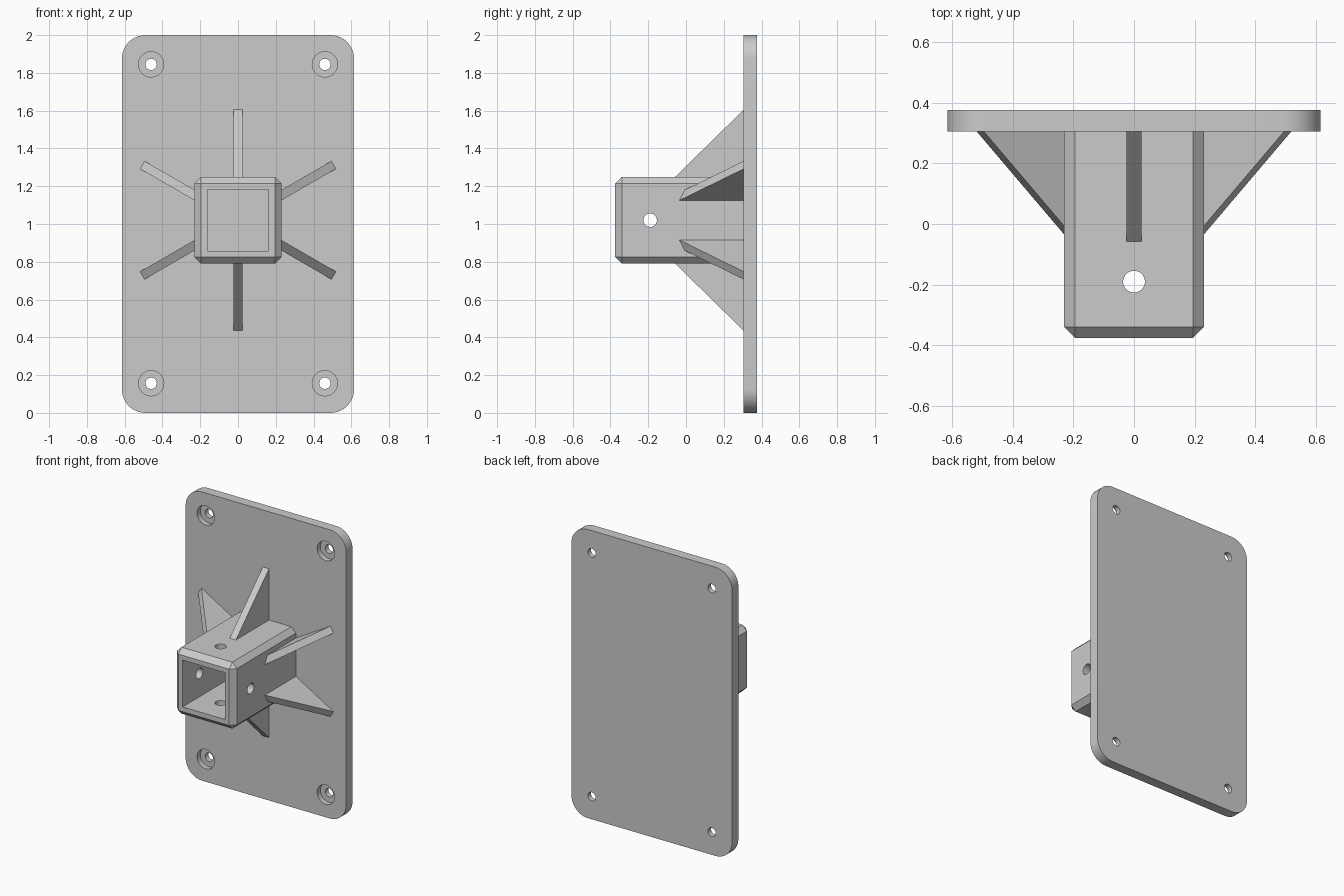
import bpy, bmesh, math
from mathutils import Matrix, Vector

if "Cube" in bpy.data.objects:
    bpy.data.objects.remove(bpy.data.objects["Cube"], do_unlink=True)

GREY = (0.6, 0.6, 0.6, 1)
mat = bpy.data.materials.new("plain_grey")
mat.use_nodes = True
mat.diffuse_color = GREY
mat.node_tree.nodes["Principled BSDF"].inputs["Base Color"].default_value = GREY

PLATE_FRONT, PLATE_BACK = 0.305, 0.375
TUBE_FRONT, TUBE_Z, TUBE_HALF = -0.375, 1.02, 0.23


def finish(name, bm):
    bmesh.ops.recalc_face_normals(bm, faces=bm.faces)
    mesh = bpy.data.meshes.new(name)
    bm.to_mesh(mesh)
    bm.free()
    mesh.materials.append(mat)
    obj = bpy.data.objects.new(name, mesh)
    bpy.context.collection.objects.link(obj)
    return obj


def box(size, centre):
    bm = bmesh.new()
    bmesh.ops.create_cube(bm, size=1, matrix=Matrix.Translation(centre) @ Matrix.Diagonal((*size, 1)))
    return bm


def cylinder(radius, depth, centre, axis):
    bm = bmesh.new()
    turn = Vector((0, 0, 1)).rotation_difference(Vector(axis)).to_matrix().to_4x4()
    bmesh.ops.create_cone(bm, cap_ends=True, segments=32, radius1=radius, radius2=radius,
                          depth=depth, matrix=Matrix.Translation(centre) @ turn)
    return bm


def cut(obj, cutter_bm):
    cutter = finish("cutter", cutter_bm)
    cutter.hide_render = True
    select(obj)
    mod = obj.modifiers.new("cut", "BOOLEAN")
    mod.operation, mod.solver, mod.object = "DIFFERENCE", "EXACT", cutter
    bpy.ops.object.modifier_apply(modifier=mod.name)
    bpy.data.objects.remove(cutter, do_unlink=True)


def select(obj):
    bpy.ops.object.select_all(action="DESELECT")
    obj.select_set(True)
    bpy.context.view_layer.objects.active = obj


def smooth(obj):
    select(obj)
    bpy.ops.object.shade_smooth_by_angle(angle=math.radians(30))


# Wall plate with rounded corners
bm = box((1.23, PLATE_BACK - PLATE_FRONT, 2), (0, (PLATE_FRONT + PLATE_BACK) / 2, 1))
corners = [e for e in bm.edges if abs(e.verts[0].co.y - e.verts[1].co.y) > 0.01]
bmesh.ops.bevel(bm, geom=corners, offset=0.125, segments=10, profile=0.5, affect="EDGES")
plate = finish("wall_plate", bm)

# Counterbored screw holes
for x in (-0.46, 0.46):
    for z in (0.157, 1.845):
        cut(plate, cylinder(0.067, 0.07, (x, PLATE_FRONT, z), (0, 1, 0)))
        cut(plate, cylinder(0.03, 0.3, (x, PLATE_BACK, z), (0, 1, 0)))
smooth(plate)

# Square socket, chamfered on its long edges and front rim
length = PLATE_FRONT - TUBE_FRONT
bm = box((2 * TUBE_HALF, length, 2 * TUBE_HALF), (0, TUBE_FRONT + length / 2, TUBE_Z))
edges = [e for e in bm.edges if min(v.co.y for v in e.verts) < 0]
bmesh.ops.bevel(bm, geom=edges, offset=0.035, segments=1, affect="EDGES")
socket = finish("square_socket", bm)
cut(socket, box((0.324, 2 * length, 0.324), (0, TUBE_FRONT + length / 2, TUBE_Z)))

# Crossing pin holes
for axis in ((1, 0, 0), (0, 0, 1)):
    cut(socket, cylinder(0.036, 1, (0, -0.19, TUBE_Z), axis))
smooth(socket)

# Six triangular ribs around the socket
INNER, OUTER, HALF_WIDTH = 0.205, 0.585, 0.024
tip = PLATE_FRONT - (OUTER - INNER) * 1.02
for i in range(6):
    bm = bmesh.new()
    profile = [(INNER, tip), (INNER, PLATE_FRONT), (OUTER, PLATE_FRONT)]
    face = bm.faces.new([bm.verts.new((-HALF_WIDTH, y, r)) for r, y in profile])
    side = bmesh.ops.extrude_face_region(bm, geom=[face])["geom"]
    bmesh.ops.translate(bm, vec=(2 * HALF_WIDTH, 0, 0),
                        verts=[v for v in side if isinstance(v, bmesh.types.BMVert)])
    place = Matrix.Translation((0, 0, TUBE_Z)) @ Matrix.Rotation(i * math.pi / 3, 4, "Y")
    bmesh.ops.transform(bm, matrix=place, verts=bm.verts)
    finish(f"rib_{i + 1}", bm)
